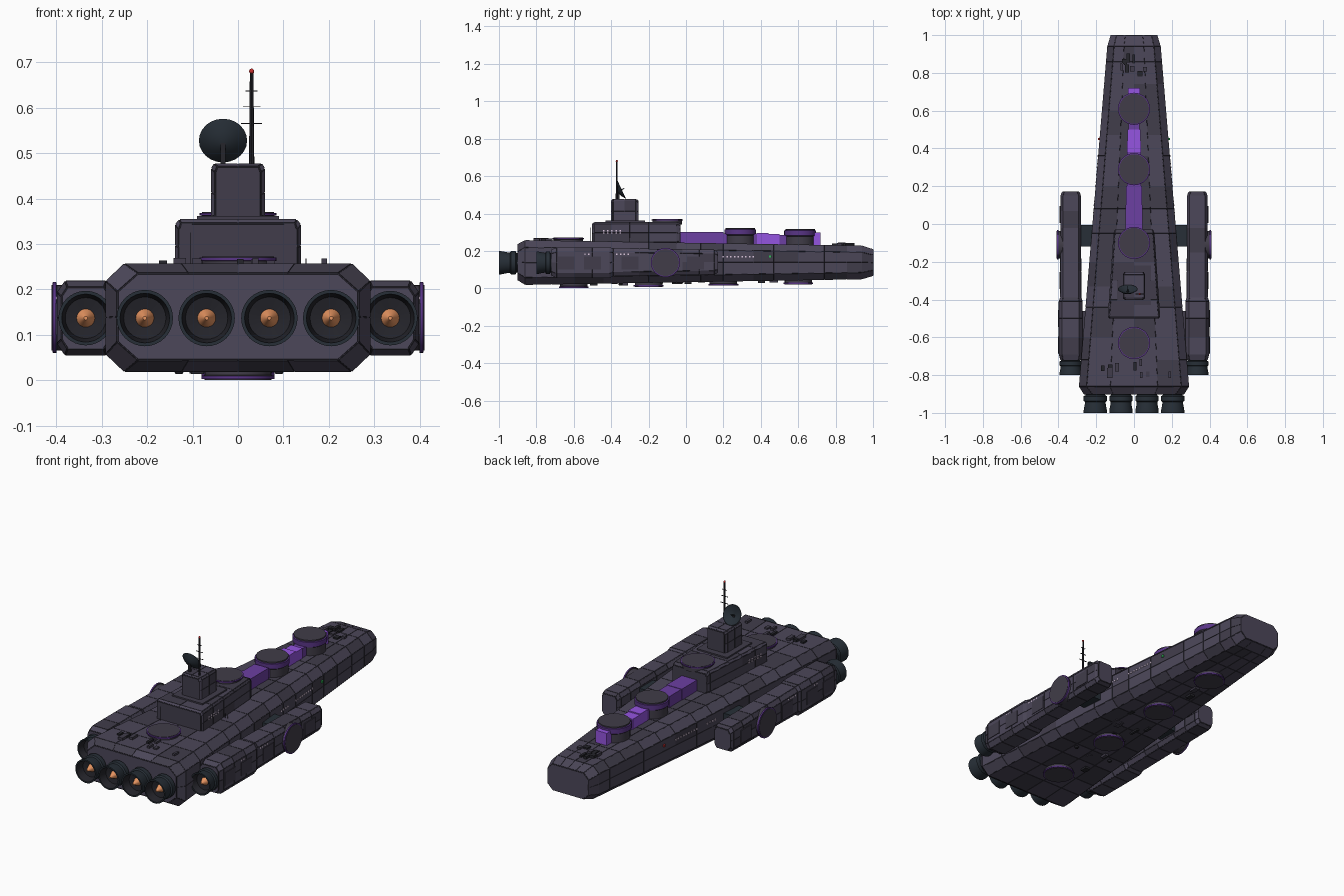
import bpy, bmesh, math, random
from mathutils import Vector, Matrix

if "Cube" in bpy.data.objects:
    bpy.data.objects.remove(bpy.data.objects["Cube"])

random.seed(4)

def mat(name, r, g, b):
    m = bpy.data.materials.new(name)
    m.diffuse_color = (r, g, b, 1)
    m.use_nodes = True
    m.node_tree.nodes["Principled BSDF"].inputs["Base Color"].default_value = m.diffuse_color
    return m

HULL = mat("hull_plate", .072, .063, .100)
HULL2 = mat("hull_plate_dark", .052, .046, .070)
DARK = mat("dark_metal", .018, .018, .024)
STEEL = mat("engine_steel", .020, .028, .038)
CAP = mat("turret_cap", .052, .046, .065)
RIM = mat("violet_rim", .10, .035, .24)
VIOLET = mat("violet_deep", .15, .05, .36)
BRIGHT = mat("violet_bright", .30, .09, .75)
GLOW = mat("engine_glow", .80, .30, .12)
WINDOW = mat("window_light", .75, .6, .75)
RED = mat("red_light", .6, .03, .03)
GREEN = mat("green_light", .03, .5, .1)

def finish(name, bm, mats, smooth=False):
    me = bpy.data.meshes.new(name)
    bm.to_mesh(me)
    bm.free()
    for m in mats:
        me.materials.append(m)
    ob = bpy.data.objects.new(name, me)
    bpy.context.collection.objects.link(ob)
    if smooth:
        bpy.context.view_layer.objects.active = ob
        ob.select_set(True)
        bpy.ops.object.shade_smooth_by_angle(angle=math.radians(35))
        ob.select_set(False)
    return ob

def box(name, lo, hi, m):
    bm = bmesh.new()
    lo, hi = Vector(lo), Vector(hi)
    bmesh.ops.create_cube(bm, size=1, matrix=Matrix.Translation((lo + hi) / 2)
                          @ Matrix.Diagonal((*(hi - lo), 1)))
    return finish(name, bm, [m])

def ring(w, wt, z0, z1, c, n):
    """Chamfered cross-section: half width, flat half width, heights, corner height, splits."""
    top = [(-wt + 2 * wt * i / n, z1) for i in range(n + 1)]
    zm = (z0 + z1) / 2
    return (top + [(w, z1 - c), (w, zm), (w, z0 + c)] +
            [(-x, z0) for x, _ in top] + [(-w, z0 + c), (-w, zm), (-w, z1 - c)])

def plated(name, stations, cuts, n=2, ox=0.0):
    """Loft sections (y, w, wt, z0, z1, c) along y and score every face as a panel."""
    bm = bmesh.new()
    ys = sorted({s[0] for s in stations} | set(cuts))
    rows = []
    for y in ys:
        for a, b in zip(stations, stations[1:]):
            if a[0] <= y <= b[0]:
                t = (y - a[0]) / (b[0] - a[0])
                v = [p + (q - p) * t for p, q in zip(a, b)]
                break
        rows.append([bm.verts.new((x + ox, y, z)) for x, z in ring(*v[1:], n)])
    for a, b in zip(rows, rows[1:]):
        for i in range(len(a)):
            j = (i + 1) % len(a)
            bm.faces.new((a[i], a[j], b[j], b[i]))
    bm.faces.new(rows[0])
    bm.faces.new(rows[-1])
    bmesh.ops.recalc_face_normals(bm, faces=bm.faces)
    for f in bm.faces:
        f.material_index = 1 if random.random() < .3 else 0
    panels = list(bm.faces)
    bmesh.ops.inset_individual(bm, faces=panels, thickness=.001, depth=0)
    groove = bmesh.ops.inset_individual(bm, faces=panels, thickness=.0008, depth=.0015)["faces"]
    for f in groove:
        f.material_index = 2
    return finish(name, bm, [HULL, HULL2, DARK])

def lathe(name, profile, loc, axis, mats, seg=32):
    """Revolve (radius, height, material) points about an axis."""
    bm = bmesh.new()
    M = Matrix.Translation(loc) @ Vector(axis).to_track_quat('Z', 'Y').to_matrix().to_4x4()
    rows = []
    for r, h, _ in profile:
        rows.append([bm.verts.new(M @ Vector((r * math.cos(2 * math.pi * i / seg),
                     r * math.sin(2 * math.pi * i / seg), h))) for i in range(seg)])
    for k, (a, b) in enumerate(zip(rows, rows[1:])):
        for i in range(seg):
            j = (i + 1) % seg
            bm.faces.new((a[i], a[j], b[j], b[i])).material_index = profile[k][2]
    bm.faces.new(rows[0][::-1]).material_index = profile[0][2]
    bm.faces.new(rows[-1]).material_index = profile[-1][2]
    return finish(name, bm, mats, True)

def turret(name, loc, axis, h, r=.085):
    lathe(name, [(r - .006, -.012, 0), (r - .006, h * .55, 0), (r, h * .6, 1), (r, h * .9, 1),
                 (r - .006, h * .92, 0), (r - .006, h, 0)], loc, axis, [CAP, RIM])

def engine(name, x, y, length, r=.062):
    L = length
    lathe(name, [(r * .85, -.03, 0), (r * .85, L * .15, 0), (r, L * .2, 0), (r, L * .42, 0),
                 (r * .88, L * .47, 0), (r * .9, L * .6, 0), (r, L * .9, 0), (r, L, 0),
                 (r * .88, L, 1), (r * .75, L * .6, 1), (.02, L * .55, 2), (.018, L * .6, 2),
                 (.004, L * .9, 2)], (x, y, .137), (0, -1, 0), [STEEL, DARK, GLOW])

# main hull
hull = [(-.90, .265, .22, .045, .235, .04), (-.86, .29, .25, .02, .256, .038),
        (.94, .14, .105, .05, .227, .035), (1.0, .122, .092, .068, .208, .03)]
plated("main_hull", hull, [-.72, -.6, -.44, -.33, -.2, -.05, .08, .2, .36, .47, .6, .74, .86], 4)
half = lambda y: .29 - .15 * (y + .86) / 1.8
deck = lambda y: .256 - .029 * (y + .86) / 1.8
keel = lambda y: .02 + .03 * (y + .86) / 1.8

# main engines
for i, x in enumerate((-.205, -.069, .069, .205)):
    engine(f"main_engine_{i}", x, -.89, .11)

# side pods with pylons, engines and outward turrets
for s, side in ((-1, "left"), (1, "right")):
    plated(f"{side}_pod", [(-.72, .053, .04, .07, .205, .02), (-.69, .062, .045, .056, .218, .025),
                           (-.41, .062, .045, .056, .218, .025), (-.39, .055, .04, .066, .213, .022),
                           (.15, .053, .04, .075, .205, .02), (.17, .045, .034, .085, .195, .018)],
           [-.6, -.5, -.25, -.15, -.02, .07], 1, s * .335)
    engine(f"{side}_pod_engine", s * .335, -.71, .09, .06)
    turret(f"{side}_pod_turret", (s * .385, -.11, .138), (s, 0, 0), .025, .078)
    xa, xb = sorted((s * .18, s * .31))
    box(f"{side}_pylon", (xa, -.12, .1), (xb, -.005, .18), STEEL)
    box(f"{side}_rear_pylon", (xa, -.62, .09), (xb, -.46, .18), HULL2)
    # pod flank plates
    for k, y in enumerate((-.64, -.5, -.3, .05)):
        w = .398 if y < -.4 else .390
        box(f"{side}_pod_plate_{k}", (s * w - .004, y - .045, .10), (s * w + .004, y + .045, .17), HULL2)

# superstructure
plated("lower_deckhouse", [(-.50, .13, .125, .24, .345, .012), (-.49, .137, .129, .24, .353, .01),
                           (-.05, .107, .10, .24, .353, .01), (-.03, .10, .095, .24, .345, .012)],
       [-.4, -.3, -.2], 2)
box("tower_base", (-.09, -.43, .345), (.09, -.22, .362), HULL2)
plated("tower", [(-.40, .05, .045, .35, .47, .012), (-.39, .058, .052, .35, .476, .01),
                 (-.27, .058, .052, .35, .476, .01), (-.255, .05, .045, .35, .47, .012)], [-.33], 2)

# dorsal and ventral turrets
for i, (y, z, h) in enumerate(((.61, .23, .088), (.29, .235, .088), (-.1, .352, .018), (-.63, .25, .022))):
    turret(f"dorsal_turret_{i}", (0, y, z), (0, 0, 1), h)
for i, y in enumerate((.6, .2, -.2, -.6)):
    turret(f"ventral_turret_{i}", (0, y, keel(y)), (0, 0, -1), .0237, .08)

# violet spine, rising in brightness and stepping narrower forward
for i, (a, b, w, z, m) in enumerate(((-.04, .1, .045, .302, VIOLET), (.1, .2, .042, .300, VIOLET),
                                     (.2, .38, .036, .294, VIOLET), (.38, .44, .036, .296, BRIGHT),
                                     (.44, .5, .034, .290, BRIGHT), (.5, .66, .030, .285, VIOLET),
                                     (.66, .72, .033, .298, BRIGHT))):
    box(f"spine_block_{i}", (-w, a, .22), (w, b, z), m)

# mast with crossbars and beacon
lathe("mast", [(.006, .47, 0), (.005, .56, 0), (.004, .675, 0)], (.03, -.37, 0), (0, 0, 1), [DARK], 8)
for i, (z, w) in enumerate(((.565, .023), (.602, .019), (.637, .013))):
    box(f"mast_crossbar_{i}", (.03 - w, -.372, z - .001), (.03 + w, -.368, z + .001), DARK)
bm = bmesh.new()
bmesh.ops.create_uvsphere(bm, u_segments=10, v_segments=6, radius=.006,
                          matrix=Matrix.Translation((.03, -.37, .68)))
finish("mast_beacon", bm, [RED])

# dish antenna on its post
lathe("dish", [(.006, -.018, 0), (.03, -.010, 0), (.053, .006, 0), (.051, .007, 0), (.028, -.006, 0),
               (.003, -.012, 0), (.002, .022, 0)], (-.033, -.35, .525), (0, .9, .42), [STEEL], 24)
box("dish_post", (-.039, -.37, .47), (-.027, -.355, .522), DARK)

# deck vents at bow and stern, and keel fittings
def fittings(name, count, ymin, ymax, xmax, zf, up):
    for i in range(count):
        x, y = random.uniform(-xmax, xmax), random.uniform(ymin, ymax)
        w, l, h = random.uniform(.006, .014), random.uniform(.012, .03), random.uniform(.006, .015)
        z = zf(y)
        box(f"{name}_{i}", (x - w, y - l, min(z, z + up * h) - .002),
            (x + w, y + l, max(z, z + up * h) + .002), random.choice((DARK, HULL2)))
fittings("bow_vent", 9, .79, .89, .075, deck, 1)
fittings("stern_vent", 9, -.8, -.73, .19, deck, 1)
fittings("keel_fitting", 16, -.5, .85, .10, lambda y: keel(y) + .003, -1)
for k, x in enumerate((-.13, .09)):
    lathe(f"keel_sensor_{k}", [(.006, 0, 0), (.012, .006, 0), (.008, .014, 0)],
          (x, -.35, keel(-.35)), (0, 0, -1), [DARK], 10)

# deck whip aerials
for i, (x, y, z0, z1) in enumerate(((-.105, -.51, .25, .325), (.135, -.3, .24, .27), (.15, -.3, .24, .268))):
    box(f"whip_aerial_{i}", (x - .001, y - .001, z0), (x + .001, y + .001, z1), DARK)

# window rows and navigation lights
for s, side in ((-1, "left"), (1, "right")):
    k = 0
    for y0, n in ((.06, 4), (.2, 5), (.3, 4)):
        for i in range(n):
            y = y0 + i * .02
            x = s * half(y)
            box(f"{side}_hull_window_{k}", (x - .004, y - .004, .165), (x + .004, y + .004, .173), WINDOW)
            k += 1
    for y in (-.54, -.52, -.37, -.35, -.33, -.31):
        x = s * (.397 if y < -.4 else .389)
        box(f"{side}_pod_window_{k}", (x - .003, y - .004, .178), (x + .003, y + .004, .185), WINDOW)
        k += 1
    for i in range(5):
        y = -.44 + i * .022
        x = s * (.137 - .03 * (y + .49) / .44)
        for z in (.295, .308):
            box(f"{side}_deck_window_{k}", (x - .003, y - .004, z - .003), (x + .003, y + .004, z + .003), WINDOW)
            k += 1
    x = s * (half(.45) + .003)
    box(f"{side}_nav_light", (x - .006, .444, .164), (x + .006, .456, .176), RED if s < 0 else GREEN)
